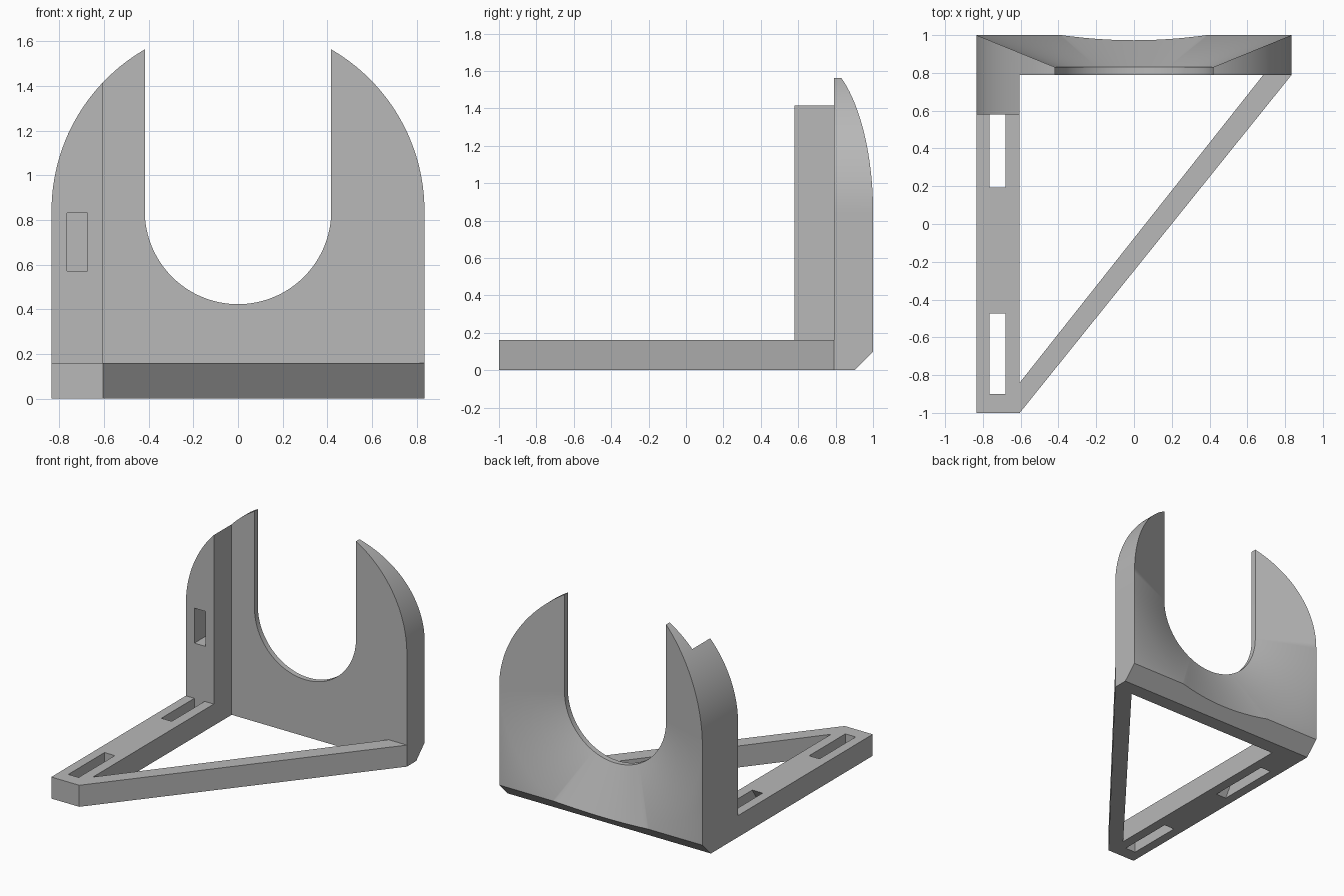
import bpy, bmesh, math
from mathutils import Vector

old = bpy.data.objects.get("Cube")
if old:
    bpy.data.objects.remove(old)

W = 0.835          # half width and outer arch radius
SLOT = W / 2       # cradle radius
CZ = 0.84          # height of the arch centre
INNER = -0.605     # inner side of the arm and column
FRONT, LIP = 0.79, 0.83
ARM_END, ARM_H = 0.58, 0.16

grey = bpy.data.materials.new("matte grey")
grey.diffuse_color = (0.48, 0.48, 0.48, 1)
grey.use_nodes = True
grey.node_tree.nodes["Principled BSDF"].inputs["Base Color"].default_value = (0.48, 0.48, 0.48, 1)


def finish(name, bm):
    bmesh.ops.recalc_face_normals(bm, faces=bm.faces[:])
    mesh = bpy.data.meshes.new(name)
    bm.to_mesh(mesh)
    bm.free()
    mesh.materials.append(grey)
    ob = bpy.data.objects.new(name, mesh)
    bpy.context.collection.objects.link(ob)
    return ob


def loft(name, rings):
    """Join matching closed rings and cap both ends."""
    bm = bmesh.new()
    rows = [[bm.verts.new(p) for p in ring] for ring in rings]
    n = len(rows[0])
    for a, b in zip(rows, rows[1:]):
        for i in range(n):
            j = (i + 1) % n
            bm.faces.new((a[i], a[j], b[j], b[i]))
    bm.faces.new(rows[0])
    bm.faces.new(rows[-1])
    return finish(name, bm)


def prism(name, points, axis, low, high):
    def place(p, d):
        v = list(p)
        v.insert(axis, d)
        return Vector(v)
    return loft(name, [[place(p, d) for p in points] for d in (low, high)])


def box_points(a, b, c, d):
    return [(a, c), (b, c), (b, d), (a, d)]


def activate(ob):
    bpy.ops.object.select_all(action='DESELECT')
    ob.select_set(True)
    bpy.context.view_layer.objects.active = ob


def cut(ob, cutter):
    mod = ob.modifiers.new("cut", 'BOOLEAN')
    mod.operation, mod.solver, mod.object = 'DIFFERENCE', 'EXACT', cutter
    activate(ob)
    bpy.ops.object.modifier_apply(modifier=mod.name)
    cutter.hide_render = True
    bpy.data.objects.remove(cutter)


def arc(start, end, steps, radius=W):
    angles = [start + (end - start) * i / steps for i in range(steps + 1)]
    return [(radius * math.cos(t), CZ + radius * math.sin(t)) for t in angles]


# Arched back plate with a chamfered lower rear edge
plate = prism("back_plate", [(-W, 0), (W, 0)] + arc(0, math.pi, 96), 1, FRONT, 1)
bm = bmesh.new()
bm.from_mesh(plate.data)
rear = [e for e in bm.edges if all(v.co.y > 0.99 and v.co.z < 0.01 for v in e.verts)]
bmesh.ops.bevel(bm, geom=rear, offset=0.1, segments=1, affect='EDGES')
bm.to_mesh(plate.data)
bm.free()


# U-shaped cradle opening that flares toward the rear
def u_ring(y, r):
    pts = [(r, 2)] + arc(0, -math.pi, 64, r) + [(-r, 2)]
    return [(x, y, z) for x, z in pts]


slope = (W - 0.001 - SLOT) / (1 - LIP)
cut(plate, loft("cradle_cutter", [u_ring(FRONT - 0.1, SLOT), u_ring(LIP, SLOT),
                                  u_ring(1.1, SLOT + slope * (1.1 - LIP))]))

# Upright column following the plate's arch
column = prism("side_column",
               [(-W, 0), (INNER, 0)] + arc(math.acos(INNER / W), math.pi, 28),
               1, ARM_END, FRONT)
cut(column, prism("pocket_cutter", box_points(-0.765, -0.675, 0.57, 0.83), 1, 0.5, 0.74))

# Base arm with two strap slots, the rear one with a sloped end
arm = prism("base_arm", box_points(-W, INNER, -1, ARM_END), 2, 0, ARM_H)
cut(arm, prism("front_slot_cutter", box_points(-0.765, -0.68, -0.9, -0.475), 2, -0.1, 0.3))
sloped = [(0.03, -0.1), (0.65, -0.1), (0.65, 0.3), (0.28, 0.3)]
cut(arm, prism("rear_slot_cutter", sloped, 0, -0.765, -0.68))

# Diagonal brace from the arm tip to the far plate corner
brace = prism("diagonal_brace",
              [(INNER, -1), (W, FRONT), (0.685, FRONT), (INNER, -0.84)], 2, 0, ARM_H)

for ob in (plate, column, arm, brace):
    activate(ob)
    bpy.ops.object.shade_smooth_by_angle(angle=math.radians(25))
